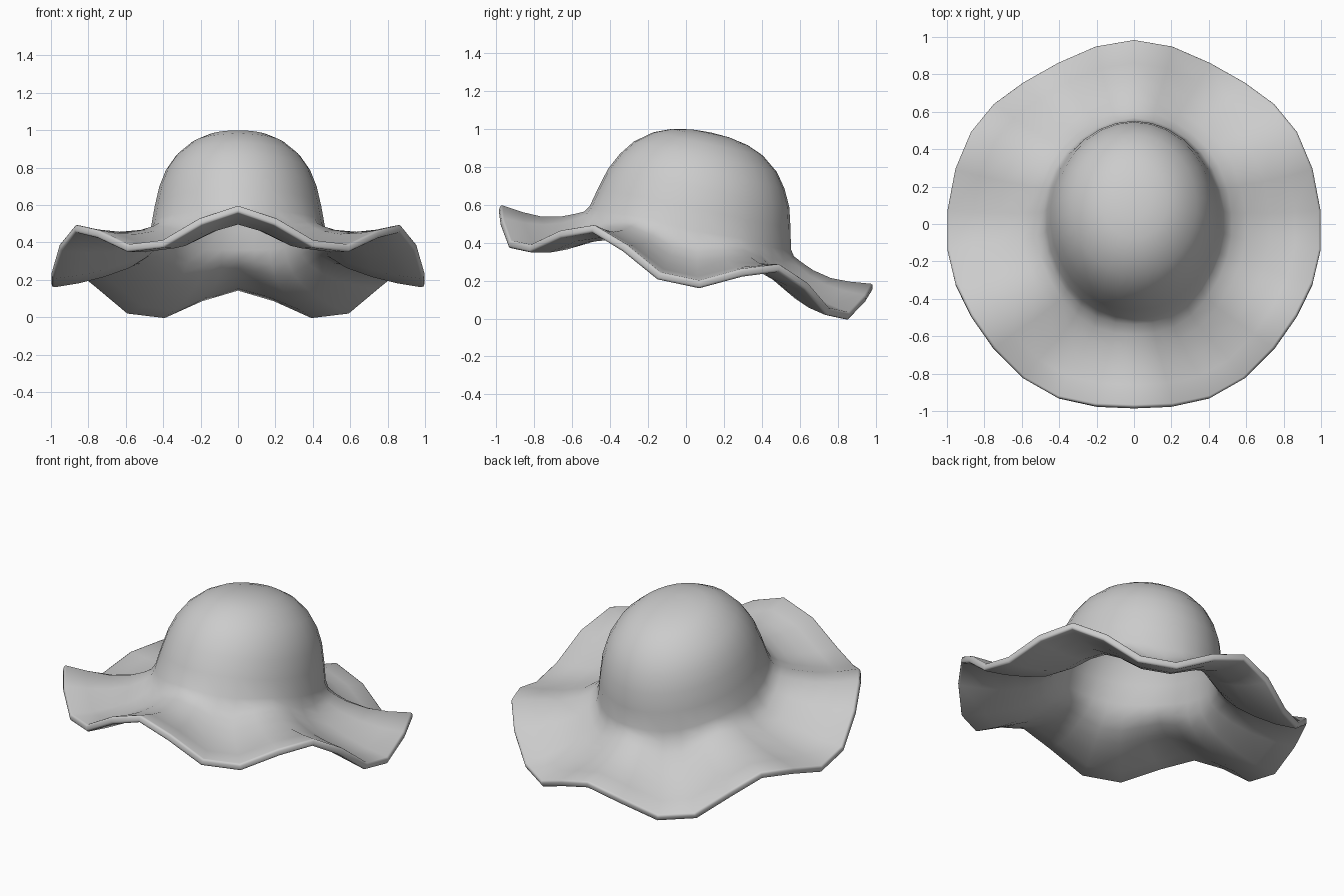
import bpy, bmesh, math
from mathutils import Matrix

if "Cube" in bpy.data.objects:
    bpy.data.objects.remove(bpy.data.objects["Cube"])

SIDES = 30

# rings from crown to brim edge: (x radius, y radius, height, ripple depth)
RINGS = [
    (0.09, 0.10, 0.694, 0), (0.18, 0.205, 0.674, 0), (0.255, 0.295, 0.637, 0),
    (0.335, 0.385, 0.568, 0), (0.388, 0.443, 0.49, 0), (0.423, 0.488, 0.40, 0),
    (0.448, 0.518, 0.29, 0.0), (0.468, 0.542, 0.18, 0.006), (0.487, 0.565, 0.13, 0.022),
    (0.525, 0.615, 0.094, 0.034), (0.60, 0.68, 0.056, 0.045),
    (0.73, 0.78, 0.022, 0.058), (0.865, 0.88, 0.005, 0.077), (1.005, 1.003, 0.0, 0.096),
]

# hat surface: dome crown flowing into a brim with six ripples
bm = bmesh.new()
rows = []
for rx, ry, z, amp in RINGS:
    row = []
    for i in range(SIDES):
        t = 2 * math.pi * i / SIDES
        row.append(bm.verts.new((rx * math.sin(t), -ry * math.cos(t),
                                 z + amp * math.cos(6 * t))))
    rows.append(row)
tip = bm.verts.new((0, 0, 0.699))
for i in range(SIDES):
    j = (i + 1) % SIDES
    bm.faces.new((tip, rows[0][i], rows[0][j]))
    for a, b in zip(rows, rows[1:]):
        bm.faces.new((a[i], b[i], b[j], a[j]))

# tip the whole hat towards the back
bm.transform(Matrix.Translation((0, -0.016, 0.297)) @ Matrix.Rotation(math.radians(-12), 4, 'X'))
bm.normal_update()
if tip.normal.z < 0:
    bmesh.ops.reverse_faces(bm, faces=bm.faces[:])
mesh = bpy.data.meshes.new("sun_hat")
bm.to_mesh(mesh)
bm.free()
hat = bpy.data.objects.new("sun_hat", mesh)
bpy.context.collection.objects.link(hat)

# cloth thickness with a rounded brim edge
sol = hat.modifiers.new("thickness", 'SOLIDIFY')
sol.thickness = 0.042
sol.offset = -1
bev = hat.modifiers.new("rounded_edge", 'BEVEL')
bev.width = 0.012
bev.segments = 2
bev.limit_method = 'ANGLE'
bev.angle_limit = math.radians(70)
for p in mesh.polygons:
    p.use_smooth = True
